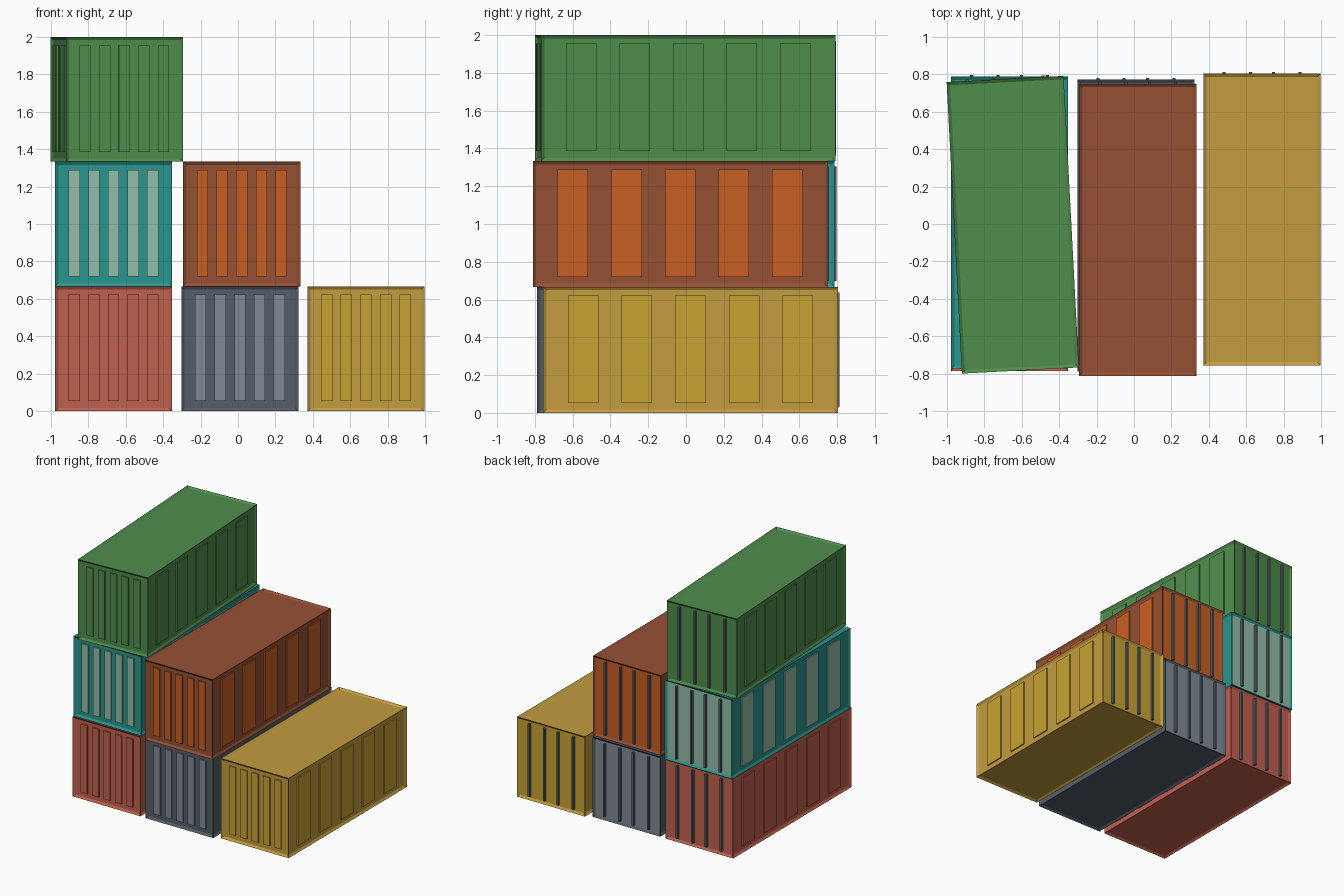
import bpy, bmesh, math
from mathutils import Matrix

if "Cube" in bpy.data.objects:
    bpy.data.objects.remove(bpy.data.objects["Cube"])

W, L, H = 0.626, 1.56, 0.667      # container size
FRAME, DEPTH = 0.025, 0.012       # frame rail width, wall recess
RIBS = 5


def material(name, rgb):
    m = bpy.data.materials.new(name)
    lin = [(c / 255 / 12.92) if c < 10 else ((c / 255 + 0.055) / 1.055) ** 2.4 for c in rgb]
    m.diffuse_color = (*lin, 1)
    m.use_nodes = True
    m.node_tree.nodes["Principled BSDF"].inputs["Base Color"].default_value = m.diffuse_color
    return m


red = material("red", (192, 97, 78))
slate = material("slate", (84, 94, 104))
light_slate = material("light_slate", (130, 138, 149))
ochre = material("ochre", (195, 156, 62))
yellow = material("yellow", (201, 164, 50))
teal = material("teal", (42, 150, 143))
mint = material("mint", (148, 190, 170))
brown = material("brown", (150, 81, 52))
orange = material("orange", (202, 95, 34))
green = material("green", (79, 141, 76))


def add_box(bm, x, y, z):
    """Box spanning the given (min, max) ranges."""
    size = [b - a for a, b in (x, y, z)]
    mid = [(a + b) / 2 for a, b in (x, y, z)]
    return bmesh.ops.create_cube(
        bm, size=1, matrix=Matrix.Translation(mid) @ Matrix.Diagonal((*size, 1)))


def finish(bm, name, mats, matrix):
    me = bpy.data.meshes.new(name)
    bm.to_mesh(me)
    bm.free()
    for m in mats:
        me.materials.append(m)
    ob = bpy.data.objects.new(name, me)
    ob.matrix_world = matrix
    bpy.context.collection.objects.link(ob)


def container(name, x, y, z, main, panel, angle=0):
    place = Matrix.Translation((x, y, z)) @ Matrix.Rotation(math.radians(angle), 4, 'Z')

    # body: box with a recessed panel on every face, back panel is the door
    bm = bmesh.new()
    add_box(bm, (-W / 2, W / 2), (-L / 2, L / 2), (0, H))
    bm.normal_update()
    panels = list(bm.faces)
    bmesh.ops.inset_individual(bm, faces=panels, thickness=FRAME, depth=-DEPTH)
    bm.normal_update()
    for f in panels:
        if f.normal.y > 0.9:
            f.material_index = 1
    finish(bm, name + "_body", [main, panel], place)

    # ribs on the front and both long sides
    bm = bmesh.new()
    zr = (0.053, 0.622)
    outer, inner = 0.002, DEPTH + 0.004
    for i in range(RIBS):
        k = i - (RIBS - 1) / 2
        cx, cy = k * 0.105, k * 0.284
        add_box(bm, (cx - 0.03, cx + 0.03), (-L / 2 + outer, -L / 2 + inner), zr)
        for s in (-1, 1):
            xr = sorted((s * (W / 2 - outer), s * (W / 2 - inner)))
            add_box(bm, xr, (cy - 0.081, cy + 0.081), zr)
    finish(bm, name + "_ribs", [panel], place)

    # locking bars on the doors
    bm = bmesh.new()
    for bx in (-0.203, -0.0625, 0.0625, 0.203):
        add_box(bm, (bx - 0.008, bx + 0.008),
                (L / 2 - DEPTH - 0.004, L / 2 + 0.009), (0.03, H - 0.03))
    finish(bm, name + "_door_bars", [slate], place)


# bottom row
container("red_container", -0.665, -0.005, 0, red, red)
container("slate_container", 0.01, -0.008, 0, slate, light_slate)
container("yellow_container", 0.684, 0.024, 0, ochre, yellow)
# middle row
container("teal_container", -0.665, 0.007, H, teal, mint)
container("orange_container", 0.02, -0.031, H, brown, orange)
# top, slightly turned
container("green_container", -0.648, -0.004, 2 * H - 0.001, green, green, 3)
